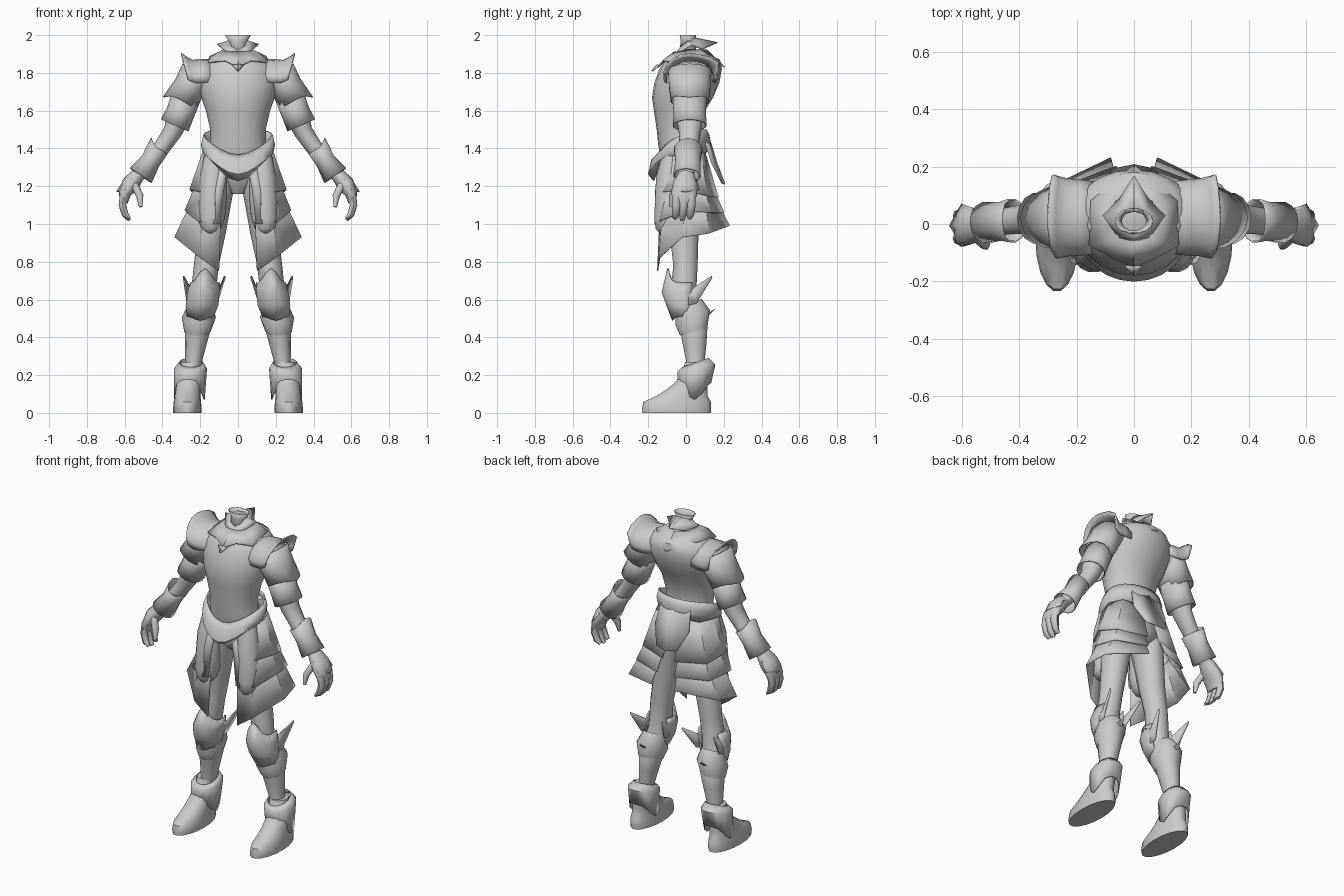
import bpy, bmesh, math
from mathutils import Vector

steel = bpy.data.materials.new("plain_grey")
steel.diffuse_color = (0.6, 0.6, 0.6, 1)


def finish(name, verts, faces, mirror, thick=0.0, angle=50):
    me = bpy.data.meshes.new(name)
    me.from_pydata(verts, [], faces)
    bm = bmesh.new()
    bm.from_mesh(me)
    bmesh.ops.recalc_face_normals(bm, faces=bm.faces)
    bm.to_mesh(me)
    bm.free()
    me.materials.append(steel)
    ob = bpy.data.objects.new(name, me)
    bpy.context.collection.objects.link(ob)
    if thick:
        m = ob.modifiers.new("thickness", 'SOLIDIFY')
        m.thickness, m.offset = thick, 0
    if mirror:
        m = ob.modifiers.new("mirror", 'MIRROR')
        m.merge_threshold = 0.002
    bpy.context.view_layer.objects.active = ob
    ob.select_set(True)
    bpy.ops.object.shade_smooth_by_angle(angle=math.radians(angle))
    ob.select_set(False)
    return ob


def tube(name, rings, mirror=True, flat=True, n=14, caps=True, off=None, thick=0.0):
    """Loft of elliptical rings (x, y, z, side radius, depth radius), listed downward.
    off maps a ring index to a function of (cos, sin) that shifts points along the axis."""
    off = off or {}
    pts = [Vector(r[:3]) for r in rings]
    verts, faces = [], []
    for i, r in enumerate(rings):
        t = Vector((0, 0, -1)) if flat else (pts[min(i + 1, len(pts) - 1)] - pts[max(i - 1, 0)]).normalized()
        side = t.cross(Vector((0, 1, 0))).normalized()
        deep = side.cross(t)
        if deep.y < 0:
            deep = -deep
        for k in range(n):
            a = 2 * math.pi * k / n
            c, s = math.cos(a), math.sin(a)
            d = off[i](c, s) if i in off else 0
            verts.append(pts[i] + side * r[3] * c + deep * r[4] * s + t * d)
    for i in range(len(rings) - 1):
        for k in range(n):
            j = (k + 1) % n
            faces.append((i * n + k, i * n + j, (i + 1) * n + j, (i + 1) * n + k))
    if caps:
        faces += [tuple(range(n)), tuple(range(len(verts) - n, len(verts)))]
    return finish(name, verts, faces, mirror, thick)


def sheet(name, rows, mirror=True, thick=0.008, angle=50):
    """Plate skinned between rows holding equal numbers of points."""
    w = len(rows[0])
    verts = [p for row in rows for p in row]
    faces = [(i * w + k, i * w + k + 1, (i + 1) * w + k + 1, (i + 1) * w + k)
             for i in range(len(rows) - 1) for k in range(w - 1)]
    return finish(name, verts, faces, mirror, thick, angle)


def blade(name, a, b, tip):
    """Thin three-sided spike from base edge a-b, with a raised middle."""
    a, b, tip = Vector(a), Vector(b), Vector(tip)
    nrm = (b - a).cross(tip - a).normalized() * 0.012
    mid = (a + b) / 2
    return finish(name, [a, b, tip, mid + nrm, mid - nrm],
                  [(0, 3, 2), (3, 1, 2), (0, 2, 4), (4, 2, 1), (0, 4, 1, 3)], True)


# Trunk: broad chest, narrow waist
tube("torso", [(0, .03, 1.92, .055, .055), (0, .03, 1.895, .11, .10), (0, .035, 1.87, .17, .145),
               (0, .025, 1.82, .215, .165), (0, .005, 1.75, .215, .172), (0, -.018, 1.67, .195, .162),
               (0, -.035, 1.60, .17, .135), (0, -.04, 1.50, .147, .115), (0, -.035, 1.42, .147, .112),
               (0, -.01, 1.32, .17, .12), (0, .01, 1.22, .14, .11), (0, .01, 1.16, .05, .07)],
     mirror=False, n=20)
tube("neck_ring", [(0, .01, 2.0, .066, .042), (0, .01, 1.965, .045, .036), (0, .01, 1.88, .05, .05)],
     mirror=False, caps=False, thick=.005)

# Pointed collar in two layers
sheet("upper_collar", [
    [(0, -.035, 1.92), (.035, -.025, 1.94), (.045, .01, 1.97), (.035, .035, 1.98), (0, .045, 1.985)],
    [(0, -.07, 1.89), (.05, -.05, 1.90), (.108, .03, 1.95), (.05, .085, 1.925), (0, .165, 1.96)]], angle=30)
sheet("lower_collar", [
    [(0, -.06, 1.91), (.05, -.05, 1.91), (.075, .01, 1.92), (.065, .08, 1.92), (0, .11, 1.92)],
    [(0, -.15, 1.83), (.07, -.12, 1.865), (.155, -.075, 1.855), (.15, .08, 1.885), (0, .205, 1.83)]], angle=30)
sheet("chest_stud", [[(0, -.15, 1.845), (.03, -.146, 1.84)], [(0, -.18, 1.81), (.003, -.175, 1.81)]])

# Shoulder plates, arched over the arm, flaring to a rear corner
arch = [math.radians(a) for a in range(-100, 101, 20)]
sheet("shoulder_plate", [
    [(x - .03 * (1 - math.cos(a)) * k,
      .022 + (ry + .035 * k * math.exp(-((a - .95) / .35) ** 2)) * math.sin(a),
      zc + (rz + .02 * k * math.exp(-((a - .95) / .35) ** 2)) * math.cos(a)) for a in arch]
    for x, ry, zc, rz, k in ((.14, .125, 1.77, .10, 0), (.19, .13, 1.765, .105, .1),
                             (.24, .132, 1.765, .10, .4), (.275, .137, 1.775, .108, .7),
                             (.30, .14, 1.785, .117, 1))])

# Arms and layered sleeves
tube("arm", [(.20, .02, 1.80, .09, .11), (.24, .02, 1.75, .085, .105), (.30, .02, 1.62, .07, .082),
             (.345, .02, 1.49, .05, .06), (.40, .015, 1.41, .045, .05), (.48, .005, 1.31, .038, .045),
             (.54, 0, 1.24, .032, .04)], flat=False)
tube("upper_sleeve", [(.215, .02, 1.81, .085, .115), (.255, .02, 1.73, .082, .11), (.30, .02, 1.655, .09, .10)],
     flat=False, caps=False, thick=.006, off={2: lambda c, s: .035 * max(0, c) ** 3})
tube("lower_sleeve", [(.275, .02, 1.67, .075, .09), (.305, .02, 1.59, .073, .085), (.335, .02, 1.522, .077, .088)],
     flat=False, caps=False, thick=.006)
tube("bracer", [(.425, .012, 1.40, .057, .075), (.462, .01, 1.335, .05, .065), (.515, .005, 1.256, .067, .07)],
     flat=False, caps=False, thick=.006, off={0: lambda c, s: -.03 * max(0, c) ** 2})

# Hands
tube("palm", [(.53, 0, 1.26, .038, .045), (.57, -.005, 1.21, .047, .065), (.60, -.01, 1.16, .033, .07),
              (.605, -.01, 1.11, .02, .055)], flat=False)
for i, y in enumerate((-.05, -.012, .028)):
    tube(f"finger_{i + 1}", [(.605, y, 1.16, .02, .024), (.612, y, 1.10, .02, .023),
                             (.597, y - .005, 1.05, .018, .02), (.575, y - .008, 1.02 + .01 * abs(i - 1), .009, .012)],
         flat=False, n=8)
tube("thumb", [(.55, -.04, 1.21, .02, .022), (.52, -.07, 1.15, .02, .02), (.515, -.08, 1.09, .009, .01)],
     flat=False, n=8)
sheet("hand_plate", [[(.56, -.06, 1.235), (.595, -.005, 1.245), (.56, .055, 1.235)],
                     [(.60, -.075, 1.18), (.642, -.005, 1.17), (.60, .07, 1.18)]], thick=.006)

# Belt, low and pointed in front
peak = lambda s: max(0, -s) ** 4
tube("belt", [(0, -.02, 1.45, .18, .125), (0, -.03, 1.42, .192, .15), (0, -.035, 1.385, .185, .162),
              (0, -.03, 1.35, .16, .14)], mirror=False, n=24, caps=False, thick=.008,
     off={0: lambda c, s: -.05 * s + .035 * peak(s) - .02 * c * c, 1: lambda c, s: -.05 * s + .03 * peak(s),
          2: lambda c, s: -.05 * s + .07 * peak(s), 3: lambda c, s: -.03 * s + .09 * peak(s)})
sheet("rear_flap", [[(0, .12, 1.46), (.10, .095, 1.46)], [(0, .16, 1.33), (.115, .135, 1.33)],
                    [(0, .205, 1.21), (.07, .19, 1.22)]])

# Skirt in three overlapping tiers, open at the front and back
tiers = {
    "skirt_upper": ([(.15, -.12, 1.34), (.17, -.08, 1.36), (.185, 0, 1.38), (.15, .08, 1.38), (.03, .10, 1.38)],
                    [(.17, -.14, 1.17), (.20, -.12, 1.17), (.255, -.01, 1.18), (.22, .11, 1.15), (.04, .17, 1.14)]),
    "skirt_middle": ([(.16, -.11, 1.24), (.19, -.09, 1.24), (.215, 0, 1.23), (.19, .09, 1.22), (.05, .13, 1.22)],
                     [(.17, -.145, 1.0), (.22, -.13, 1.02), (.28, 0, 1.07), (.25, .13, 1.06), (.06, .20, 1.06)]),
    "skirt_lower": ([(.085, -.13, 1.20), (.18, -.12, 1.14), (.235, 0, 1.14), (.21, .10, 1.14), (.06, .15, 1.14)],
                    [(.10, -.15, .75), (.20, -.14, .82), (.335, -.02, .93), (.31, .12, .95), (.08, .23, .99)])}
for name, (top, low) in tiers.items():
    mid = [tuple((a + b) / 2 for a, b in zip(p, q)) for p, q in zip(top, low)]
    sheet(name, [top, mid, low], thick=.006, angle=35)
tube("thigh_pad", [(.12, -.08, 1.36, .06, .05), (.13, -.09, 1.25, .072, .07), (.137, -.09, 1.12, .075, .076),
                   (.142, -.095, 1.03, .073, .075), (.145, -.10, .975, .055, .062), (.145, -.10, .95, .03, .04)])
sheet("front_strip", [[(.045, -.14, 1.34), (.09, -.145, 1.35)], [(.075, -.15, 1.18), (.12, -.16, 1.18)],
                      [(.095, -.155, 1.0), (.13, -.165, 1.0)]], thick=.006)

# Legs
tube("leg", [(.10, -.01, 1.32, .095, .11), (.112, -.015, 1.16, .085, .10), (.14, -.01, .95, .075, .078),
             (.168, -.003, .78, .066, .066), (.185, -.015, .62, .066, .07), (.20, .02, .52, .066, .07),
             (.212, .04, .45, .07, .075), (.222, .045, .37, .058, .065), (.235, .05, .27, .044, .05),
             (.245, .05, .18, .045, .05)])

# Knee guards: a shell round the front with a peak and two swept wings
fan = [math.radians(a) for a in range(-120, 121, 20)]
sheet("knee_guard", [
    [(x + rx * math.sin(a), cy - ry * math.cos(a), z + pk * max(0, math.cos(a)) ** 6) for a in fan]
    for x, cy, z, rx, ry, pk in ((.175, -.01, .69, .076, .085, .075), (.182, -.02, .64, .082, .105, 0),
                                 (.19, -.015, .57, .084, .085, 0), (.20, -.005, .51, .068, .065, -.02))])
for label, base, low, inner in (("outer", .25, .268, .288), ("inner", .10, .112, .07)):
    sheet("knee_wing_" + label, [[(base, -.045, .685), (low, -.02, .56)], [(base, .03, .655), (low, .055, .58)],
                                 [(inner, .135, .725), (inner, .138, .715)]], thick=.008)
tube("greave_flare", [(.20, .015, .575, .066, .07), (.207, .035, .505, .09, .094), (.215, .04, .43, .070, .074)],
     caps=False, off={0: lambda c, s: -.03 * s, 1: lambda c, s: -.04 * s, 2: lambda c, s: -.02 * s})
blade("calf_spur", (.165, .09, .50), (.245, .09, .50), (.21, .16, .555))

# Boots
tube("boot", [(.25, .05, .27, .052, .055), (.255, .045, .20, .06, .072), (.262, .025, .155, .065, .09),
              (.265, .003, .12, .067, .113), (.267, -.02, .09, .069, .137), (.268, -.047, .058, .072, .182),
              (.268, -.05, .02, .076, .186), (.268, -.05, 0, .075, .184)], n=18)
tube("boot_cuff", [(.248, .05, .265, .062, .07), (.252, .055, .235, .085, .10), (.257, .045, .15, .078, .088)],
     caps=False, thick=.006, off={0: lambda c, s: -.025 * s, 1: lambda c, s: -.02 * s,
                                  2: lambda c, s: .08 * c ** 4 - .01 * s})
